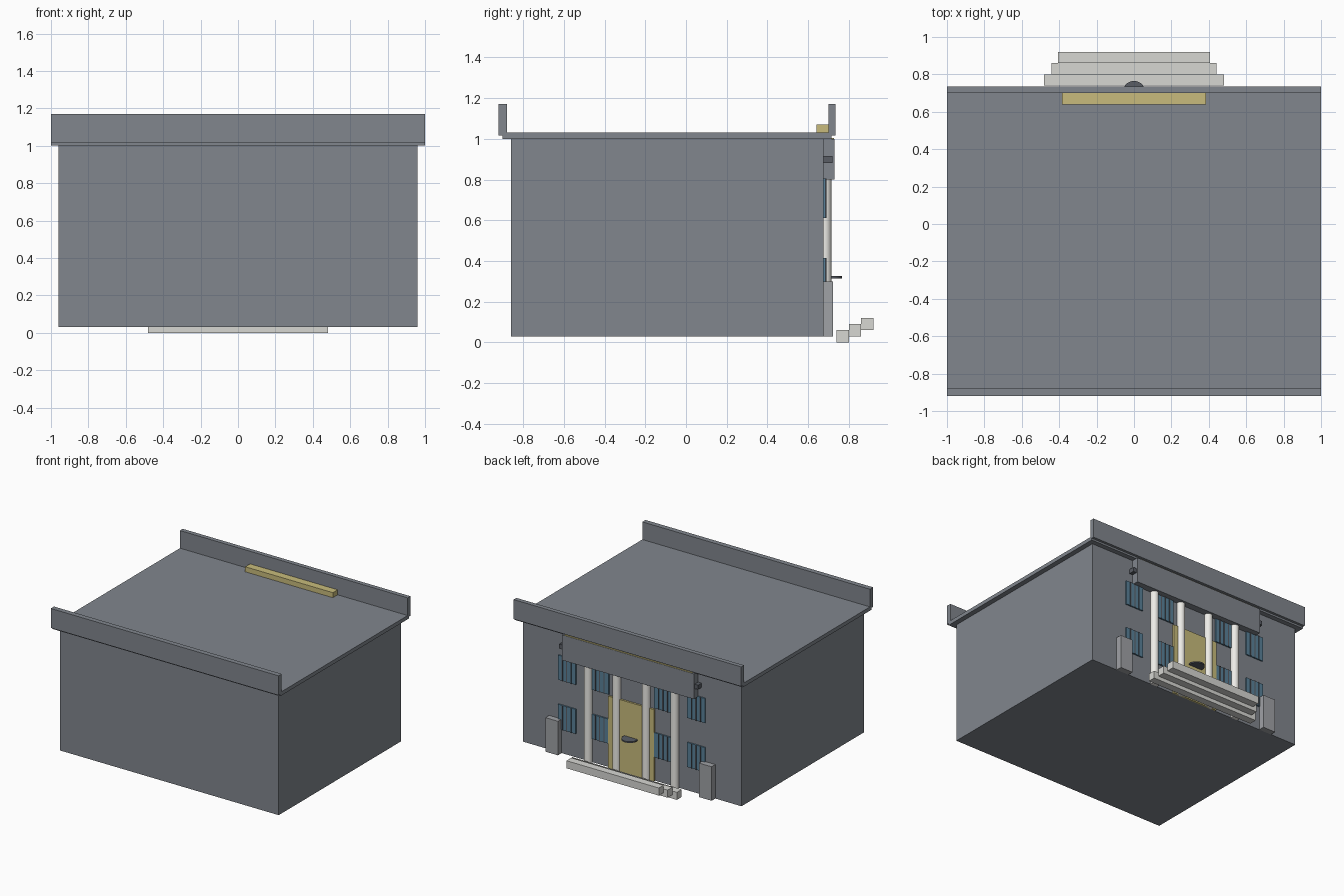
import bpy

if "Cube" in bpy.data.objects:
    bpy.data.objects.remove(bpy.data.objects["Cube"])


def material(name, rgb):
    m = bpy.data.materials.new(name)
    m.diffuse_color = (*rgb, 1)
    m.use_nodes = True
    m.node_tree.nodes["Principled BSDF"].inputs["Base Color"].default_value = m.diffuse_color
    return m


WALL = material("slate_grey", (0.22, 0.24, 0.27))
STONE = material("pale_stone", (0.68, 0.68, 0.65))
PALE = material("column_white", (0.85, 0.84, 0.80))
GOLD = material("gold", (0.58, 0.50, 0.20))
GLASS = material("blue_glass", (0.10, 0.22, 0.32))
DARK = material("dark_grey", (0.10, 0.11, 0.13))
BLOCK = material("mid_grey", (0.35, 0.36, 0.38))


def box(name, x, y, z, mat):
    """Box from (min, max) pairs on each axis."""
    bpy.ops.mesh.primitive_cube_add(
        size=1, location=[(a + b) / 2 for a, b in (x, y, z)])
    o = bpy.context.object
    o.name = name
    o.scale = [b - a for a, b in (x, y, z)]
    bpy.ops.object.transform_apply(location=False, rotation=False, scale=True)
    o.data.materials.append(mat)
    return o


def cylinder(name, r, loc, depth, mat, sides=32):
    bpy.ops.mesh.primitive_cylinder_add(
        vertices=sides, radius=r, depth=depth, location=loc)
    o = bpy.context.object
    o.name = name
    o.data.materials.append(mat)
    bpy.ops.object.shade_smooth_by_angle()
    return o


# Main block and roof
box("building_body", (-0.96, 0.96), (-0.86, 0.675), (0.03, 1.0), WALL)
box("roof_slab", (-1, 1), (-0.90, 0.715), (1.0, 1.03), WALL)
box("blank_side_parapet", (-1, 1), (-0.92, -0.88), (1.015, 1.17), WALL)
box("entrance_parapet", (-1, 1), (0.70, 0.735), (1.015, 1.17), WALL)
box("roof_gold_bar", (-0.385, 0.385), (0.64, 0.70), (1.03, 1.07), GOLD)

# Entablature above the columns
box("entablature", (-0.58, 0.58), (0.675, 0.73), (0.80, 1.0), WALL)
box("entablature_gold_trim", (-0.56, 0.56), (0.715, 0.728), (1.0, 1.003), GOLD)

# Entrance steps
for i, half in enumerate((0.48, 0.44, 0.405)):
    y, z = 0.74 + 0.06 * i, 0.03 * i
    box(f"step_{i + 1}", (-half, half), (y, y + 0.06), (z, z + 0.06), STONE)

# Door with its half-round ledge
box("door", (-0.20, 0.20), (0.67, 0.69), (0.03, 0.60), GOLD)
cylinder("door_ledge", 0.06, (0, 0.705, 0.32), 0.01, DARK)

for side in (-1, 1):
    tag = "left" if side < 0 else "right"

    def span(a, b):
        return tuple(sorted((side * a, side * b)))

    # Columns, pedestals and entablature end blocks
    for n, cx in enumerate((0.13, 0.38)):
        cylinder(f"column_{tag}_{n + 1}", 0.032, (side * cx, 0.682, 0.415),
                 0.77, PALE)
    box(f"pedestal_{tag}", span(0.62, 0.73), (0.67, 0.722), (0.03, 0.30), BLOCK)
    box(f"end_block_{tag}", span(0.575, 0.61), (0.675, 0.72), (0.88, 0.915), DARK)

    # Two storeys of windows with vertical glazing bars
    for row, z0 in enumerate((0.22, 0.61)):
        for col, x0 in enumerate((0.20, 0.49)):
            label = f"{tag}_{row + 1}_{col + 1}"
            box(f"window_{label}", span(x0, x0 + 0.155), (0.67, 0.685),
                (z0, z0 + 0.195), GLASS)
            for k in range(3):
                bx = x0 + 0.039 * (k + 1)
                box(f"window_bar_{label}_{k + 1}", span(bx - 0.004, bx + 0.004),
                    (0.68, 0.69), (z0, z0 + 0.195), DARK)
